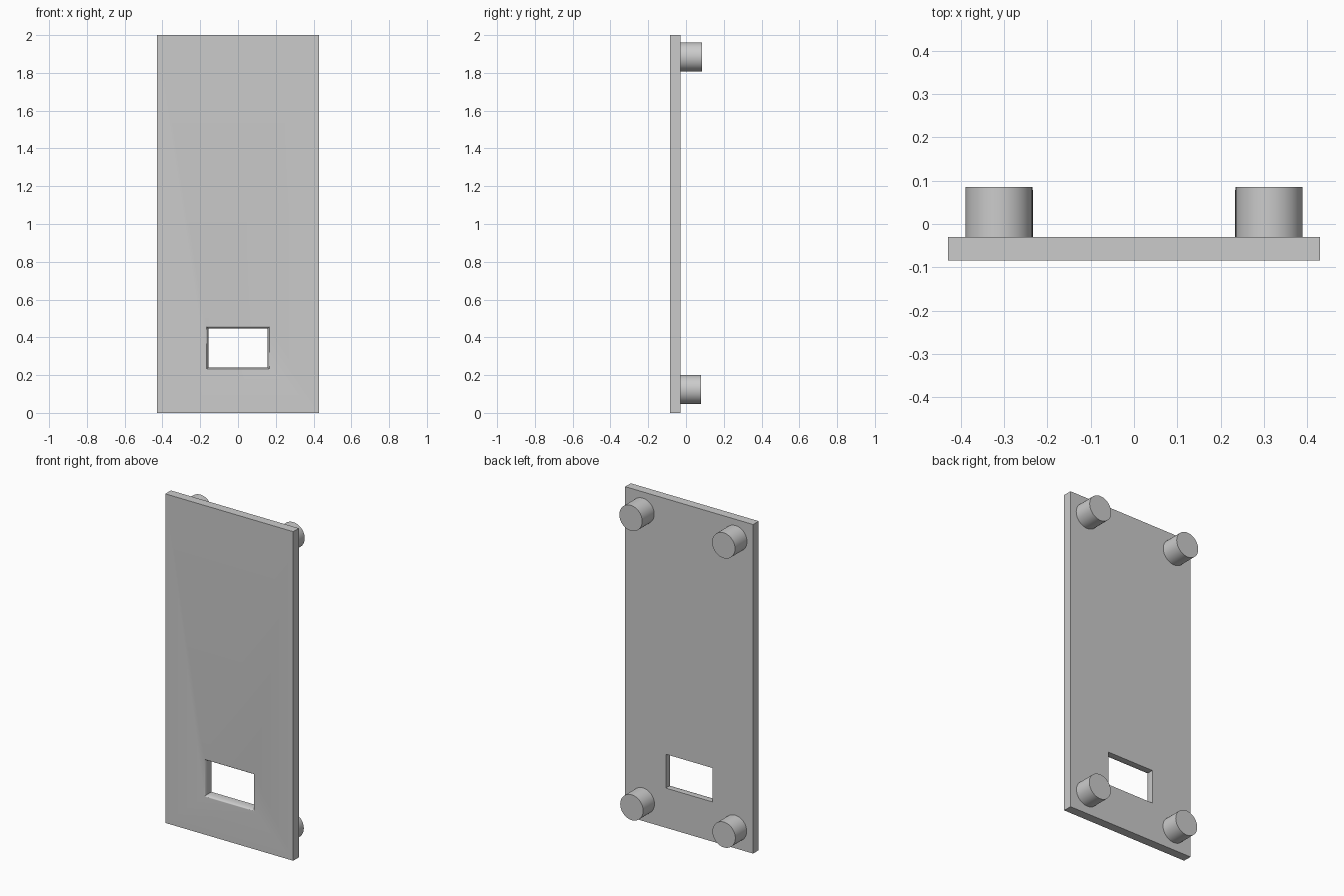
import bpy, bmesh
from math import sin, cos, pi, radians

cube = bpy.data.objects.get("Cube")
if cube:
    bpy.data.objects.remove(cube, do_unlink=True)

grey = bpy.data.materials.new("plain grey")
grey.use_nodes = True
grey.diffuse_color = (0.6, 0.6, 0.6, 1)
grey.node_tree.nodes["Principled BSDF"].inputs["Base Color"].default_value = (0.6, 0.6, 0.6, 1)

FRONT, BACK = -0.084, -0.03


def finish(obj):
    obj.data.materials.append(grey)
    bpy.ops.object.select_all(action='DESELECT')
    obj.select_set(True)
    bpy.context.view_layer.objects.active = obj
    bpy.ops.object.shade_smooth_by_angle(angle=radians(30))


# Panel: rectangular rings bridged into a closed frame around the window
def ring(bm, half_x, z0, z1, y):
    corners = ((-half_x, z0), (half_x, z0), (half_x, z1), (-half_x, z1))
    return [bm.verts.new((x, y, z)) for x, z in corners]


bm = bmesh.new()
rings = [ring(bm, 0.43, 0, 2, FRONT)]
# Window wall flares outward in a rounded lip toward the front
STEPS, LIP, DEPTH = 10, 0.012, 0.04
for i in range(STEPS + 1):
    a = i / STEPS * pi / 2
    flare = LIP * (1 - sin(a))
    rings.append(ring(bm, 0.157 + flare, 0.241 - flare, 0.447 + flare,
                      FRONT + DEPTH * (1 - cos(a))))
rings.append(ring(bm, 0.157, 0.241, 0.447, BACK))
rings.append(ring(bm, 0.43, 0, 2, BACK))
for a, b in zip(rings, rings[1:] + rings[:1]):
    for i in range(4):
        j = (i + 1) % 4
        bm.faces.new((a[i], a[j], b[j], b[i]))
bmesh.ops.recalc_face_normals(bm, faces=bm.faces)
mesh = bpy.data.meshes.new("panel")
bm.to_mesh(mesh)
bm.free()
panel = bpy.data.objects.new("panel", mesh)
bpy.context.collection.objects.link(panel)
finish(panel)

# Four round pegs on the back; the lower pair is slightly shorter
for level, z, x, end in (("lower", 0.124, 0.31, 0.079), ("upper", 1.885, 0.312, 0.085)):
    for side, s in (("left", 1), ("right", -1)):
        bpy.ops.mesh.primitive_cylinder_add(
            vertices=64, radius=0.077, depth=end - BACK,
            location=(s * x, (end + BACK) / 2, z), rotation=(pi / 2, 0, 0))
        peg = bpy.context.object
        peg.name = f"{level}_{side}_peg"
        finish(peg)
